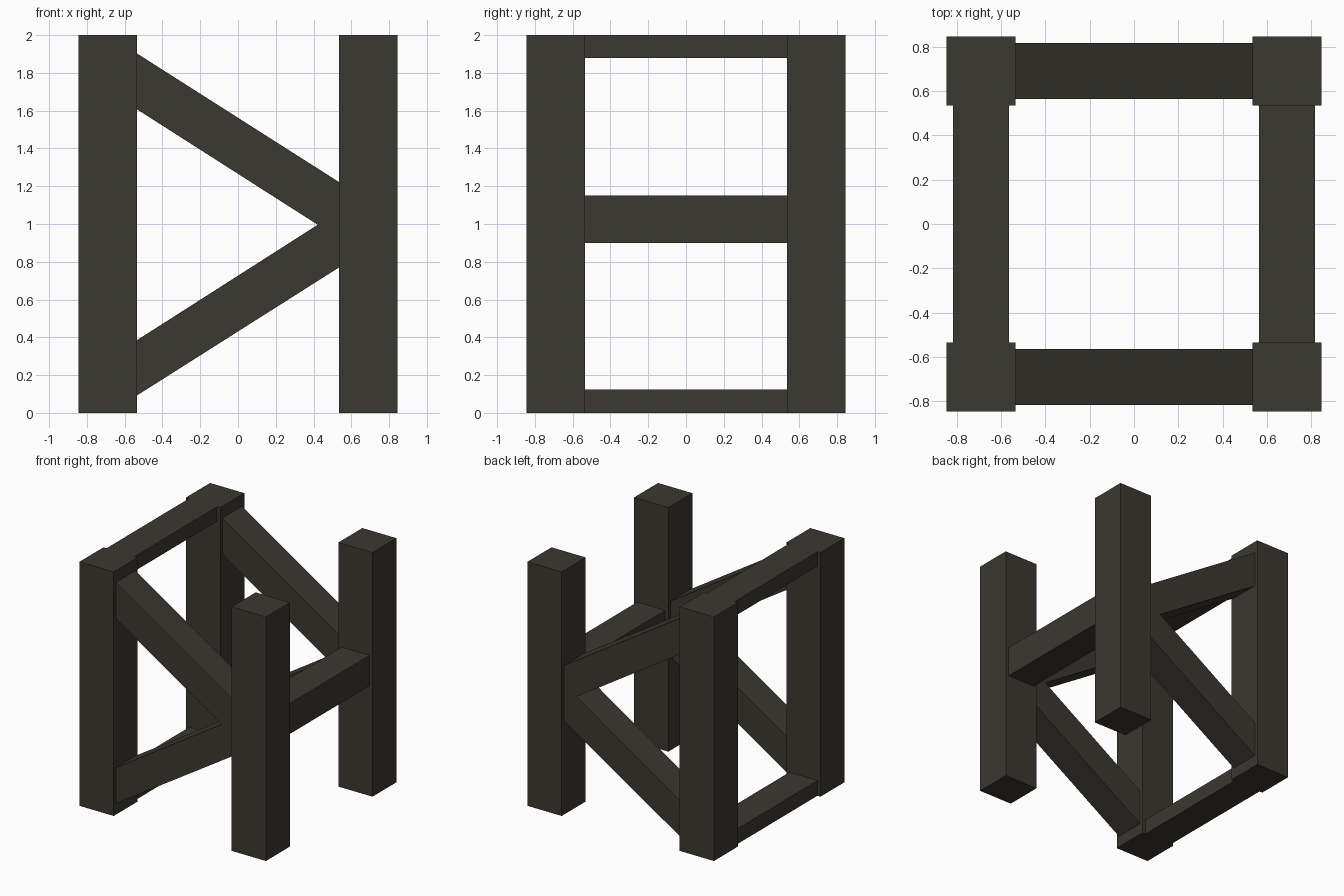
import bpy

if "Cube" in bpy.data.objects:
    bpy.data.objects.remove(bpy.data.objects["Cube"])

# One dark timber colour for the whole frame
timber = bpy.data.materials.new("dark timber")
timber.diffuse_color = (0.042, 0.040, 0.030, 1)
timber.use_nodes = True
timber.node_tree.nodes["Principled BSDF"].inputs["Base Color"].default_value = timber.diffuse_color

P, HALF = 0.69, 0.155      # post centre offset and half width
IN = P - HALF              # inner face of the posts
T = 0.127                  # half thickness of rails and braces


def prism(name, profile, y0, y1):
    """Extrude an x-z profile (clockwise seen from the front) along y."""
    n = len(profile)
    verts = [(x, y, z) for y in (y0, y1) for x, z in profile]
    faces = [tuple(range(n)), tuple(range(2 * n - 1, n - 1, -1))]
    faces += [(i, i + n, (i + 1) % n + n, (i + 1) % n) for i in range(n)]
    mesh = bpy.data.meshes.new(name)
    mesh.from_pydata(verts, [], [f[::-1] for f in faces])
    mesh.materials.append(timber)
    obj = bpy.data.objects.new(name, mesh)
    bpy.context.collection.objects.link(obj)
    return obj


def box(name, x0, x1, y0, y1, z0, z1):
    return prism(name, [(x0, z0), (x0, z1), (x1, z1), (x1, z0)], y0, y1)


# Four corner posts
for sx, side in ((-1, "left"), (1, "right")):
    for sy, end in ((-1, "front"), (1, "back")):
        box(f"{end}_{side}_post", sx * P - HALF, sx * P + HALF,
            sy * P - HALF, sy * P + HALF, 0, 2)

# Cross rails: thin top and bottom on the left, thick middle on the right
box("left_top_rail", -P - T, -P + T, -IN, IN, 1.88, 2.0)
box("left_bottom_rail", -P - T, -P + T, -IN, IN, 0.0, 0.125)
box("right_middle_rail", P - T, P + T, -IN, IN, 0.90, 1.15)

# Sideways V braces on the front and back, mitred where the bars meet
brace = [(-IN, 1.903), (IN, 1.222), (IN, 0.77), (-IN, 0.092),
         (-IN, 0.385), (0.422, 0.996), (-IN, 1.607)]
for sy, end in ((-1, "front"), (1, "back")):
    prism(f"{end}_brace", brace, sy * P - T, sy * P + T)
